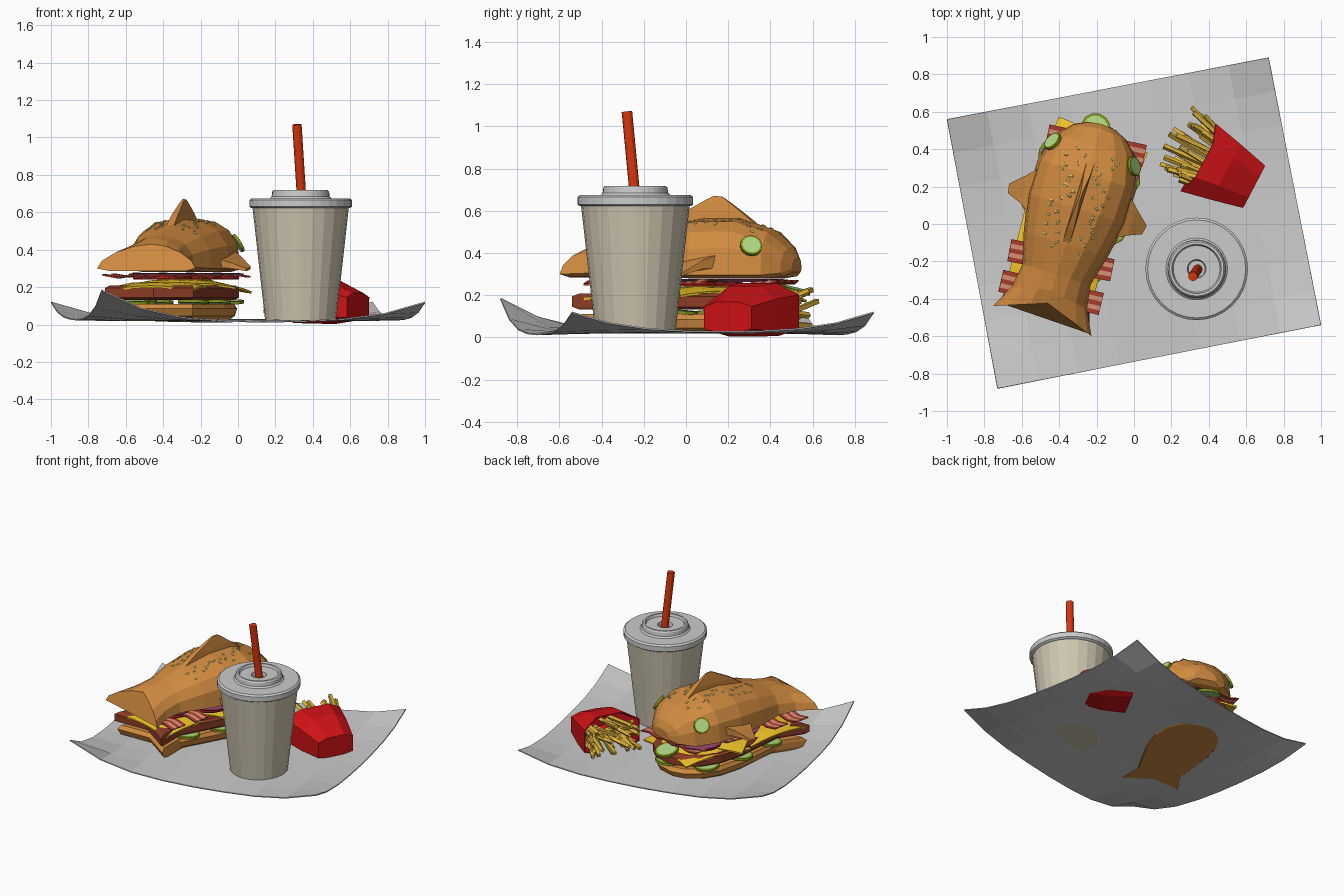
import bpy, bmesh, random
from math import sin, cos, pi, radians
from mathutils import Matrix, Vector
from mathutils.bvhtree import BVHTree

if "Cube" in bpy.data.objects:
    bpy.data.objects.remove(bpy.data.objects["Cube"])

random.seed(4)
T, R = Matrix.Translation, Matrix.Rotation


def mat(name, r, g, b):
    m = bpy.data.materials.new(name)
    m.diffuse_color = [(c / 255) ** 2.2 for c in (r, g, b)] + [1]
    m.use_nodes = True
    m.node_tree.nodes["Principled BSDF"].inputs["Base Color"].default_value = m.diffuse_color
    return m


BUN = mat("bread", 208, 138, 66)
SEED = mat("seed", 232, 205, 120)
PATTY = mat("meat", 140, 62, 42)
CHEESE = mat("cheese", 240, 195, 45)
TOMATO = mat("tomato", 205, 40, 35)
ONION = mat("onion", 150, 70, 110)
RIND = mat("pickle_rind", 130, 150, 35)
FLESH = mat("pickle_flesh", 175, 215, 130)
BACON = mat("bacon_lean", 175, 65, 50)
FAT = mat("bacon_fat", 225, 150, 120)
RED = mat("carton_red", 205, 25, 28)
FRY = mat("fry", 222, 178, 62)
CUP = mat("cup_card", 205, 197, 175)
STRAW = mat("straw_red", 215, 55, 20)


def obj(name, verts, faces, mats=(), M=Matrix(), thick=0, pick=None):
    me = bpy.data.meshes.new(name)
    me.from_pydata([M @ Vector(v) for v in verts], [], faces)
    for m in mats:
        me.materials.append(m)
    if pick:
        for p in me.polygons:
            p.material_index = pick(p.index)
    bm = bmesh.new()
    bm.from_mesh(me)
    bmesh.ops.recalc_face_normals(bm, faces=bm.faces)
    bm.to_mesh(me)
    bm.free()
    o = bpy.data.objects.new(name, me)
    bpy.context.collection.objects.link(o)
    if thick:
        s = o.modifiers.new("thickness", "SOLIDIFY")
        s.thickness, s.offset = thick, 0
    return o


def loft(rings, cap0=True, cap1=True):
    n = len(rings[0])
    f = [(i * n + j, i * n + (j + 1) % n, (i + 1) * n + (j + 1) % n, (i + 1) * n + j)
         for i in range(len(rings) - 1) for j in range(n)]
    if cap0:
        f.append(tuple(range(n)))
    if cap1:
        f.append(tuple(range((len(rings) - 1) * n, len(rings) * n)))
    return [v for r in rings for v in r], f


def lathe(profile, n):
    return loft([[(r * cos(2 * pi * k / n), r * sin(2 * pi * k / n), z) for k in range(n)]
                 for r, z in profile])


def sheet(nx, ny, fn):
    v = [fn(2 * i / nx - 1, 2 * j / ny - 1) for j in range(ny + 1) for i in range(nx + 1)]
    w = nx + 1
    return v, [(j * w + i, j * w + i + 1, (j + 1) * w + i + 1, (j + 1) * w + i)
               for j in range(ny) for i in range(nx)]


# wrapping paper with lifted corners
def paper(a, b):
    c = [Vector(p) for p in ((-.73, -.88), (1, -.54), (-1, .56), (.72, .89))]
    s, t = (a + 1) / 2, (b + 1) / 2
    p = (c[0] * (1 - s) + c[1] * s) * (1 - t) + (c[2] * (1 - s) + c[3] * s) * t
    lift = (.145 if b < 0 else .08) if a < 0 else .08
    z = .027 + lift * abs(a * b) ** 3 + .012 * abs(a) ** 6 - .02 * (a * a + b * b) * (1 - abs(a * b)) / 1.5
    return p.x, p.y, z


obj("paper_sheet", *sheet(8, 8, paper), thick=.007)

# fish-shaped burger, local y runs from tail to head
B = T((-.315, .055, 0)) @ R(radians(-17), 4, 'Z')
rings = []
for v, w, zb, zt, dv, e in ((.50, .08, .31, .38, -.01, .9), (.475, .15, .29, .43, -.02, .8),
                            (.38, .225, .28, .51, 0, .75), (.22, .275, .28, .565, 0, .75),
                            (.03, .275, .28, .565, 0, .8), (-.17, .235, .285, .53, 0, .85),
                            (-.34, .19, .29, .48, 0, .95), (-.43, .21, .29, .46, -.04, 1.1),
                            (-.50, .275, .285, .43, -.1, 1.2)):
    ring = []
    for k in range(9):
        c, s = cos(pi * k / 8), max(0, sin(pi * k / 8))
        u = abs(c) ** e * (1 if c > 0 else -1)
        ring.append((w * u, v + dv * abs(u), zb + .015 + (zt - zb - .015) * s ** e))
    ring += [(-w * .75, v + dv * .75, zb), (w * .75, v + dv * .75, zb)]
    rings.append(ring)
top = obj("top_bun", *loft(rings), [BUN], B)

OUT = ((.47, .07), (.43, .15), (.34, .22), (.2, .26), (.02, .255), (-.18, .215), (-.34, .18), (-.53, .24))


def fish(profile):
    rs = []
    for s, z in profile:
        half = [(w * s, v * s, z) for v, w in OUT]
        rs.append(half + [(0, -.45 * s, z)] + [(-x, y, z) for x, y, z in reversed(half)])
    return loft(rs)


obj("bottom_bun", *fish(((.82, .018), (.96, .045), (1, .085), (.95, .11))), [BUN], B)
obj("patty", *fish(((.97, .132), (1.03, .145), (1.03, .195), (.97, .208))), [PATTY], B)

# fins
v, f = loft([[(-.022, -.22, .49), (.022, -.22, .49), (.022, .29, .54), (-.022, .29, .54)],
             [(-.018, -.08, .585), (.018, -.08, .585), (.018, .22, .595), (-.018, .22, .595)],
             [(-.01, .04, .65), (.01, .04, .65), (.01, .16, .64), (-.01, .16, .64)],
             [(-.005, .08, .67), (.005, .08, .67), (.005, .12, .668), (-.005, .12, .668)]])
obj("dorsal_fin", v, f, [BUN], B)
for sx, nm in ((1, "right"), (-1, "left")):
    v, f = loft([[(sx * x, y, z) for x, y, z in r] for r in (
        [(.22, .21, .41), (.22, .2, .33), (.18, -.1, .31), (.18, -.1, .37)],
        [(.31, .12, .365), (.31, .12, .325), (.3, -.03, .3), (.3, -.03, .33)],
        [(.385, .05, .31), (.385, .05, .295), (.375, .0, .285), (.375, .0, .3)])])
    obj(nm + "_side_fin", v, f, [BUN], B)

# sesame seeds on the dome
bm = bmesh.new()
bm.from_mesh(top.data)
tree = BVHTree.FromBMesh(bm)
bm.free()
bm = bmesh.new()
for i in range(44):
    side = 1 if i % 2 else -1
    p = B @ Vector((side * random.uniform(.04, .15), -.2 + .54 * (i // 2) / 21, 0))
    hit, nor = tree.ray_cast(Vector((p.x, p.y, 2)), Vector((0, 0, -1)))[:2]
    if hit:
        M = T(hit) @ nor.to_track_quat('Z', 'Y').to_matrix().to_4x4() @ R(random.uniform(-.6, .6), 4, 'Z')
        bmesh.ops.create_icosphere(bm, subdivisions=1, radius=1,
                                   matrix=M @ Matrix.Diagonal((.009, .015, .007, 1)))
me = bpy.data.meshes.new("sesame_seeds")
bm.to_mesh(me)
bm.free()
me.materials.append(SEED)
bpy.context.collection.objects.link(bpy.data.objects.new("sesame_seeds", me))


# pickle slices: rind with a pale inset face
def pickle(name, r, M):
    v, f = lathe(((r, -.008), (r, .008), (r * .82, .01)), 12)
    obj(name, v, f, [RIND, FLESH], M, pick=lambda i: 1 if i >= 24 else 0)


for sx, nm in ((1, "right"), (-1, "left")):
    q = Vector((sx * .75, .4, .5)).to_track_quat('Z', 'Y').to_matrix().to_4x4()
    pickle(nm + "_eye_slice", .053, B @ T((sx * .228, .335, .435)) @ q)
for i, (x, y) in enumerate(((.2, .25), (-.2, .27), (.02, .42), (.21, -.02), (-.21, 0), (.16, -.26), (-.16, -.28))):
    pickle(f"pickle_{i}", .085, B @ T((x, y, .12)) @ R(.08 * (-1) ** i, 4, 'X'))
pickle("front_pickle", .08, B @ T((-.03, .47, .225)) @ R(-.25, 4, 'X'))


# cheese slices with drooping corners
def cheese(name, x, y, z, size, ang, drop):
    def fn(a, b):
        r = (a * a + b * b) ** .5
        return a * size / 2, b * size / 2, z - drop * max(0, r - .6) / .8
    obj(name, *sheet(6, 6, fn), [CHEESE], T((x, y, 0)) @ R(radians(ang), 4, 'Z'), .012)


cheese("head_cheese", -.26, .24, .222, .51, -22, .05)
cheese("tail_cheese", -.41, -.2, .222, .47, -14, .04)
cheese("middle_cheese", -.31, .1, .235, .46, 22, .04)

# tomato slices and onion rings
for i, (x, y) in enumerate(((.1, .27), (-.1, .25), (.09, -.02), (-.09, -.05), (0, -.27))):
    obj(f"tomato_{i}", *lathe(((.145, -.009), (.15, 0), (.145, .009)), 14), [TOMATO], B @ T((x, y, .25)))
    obj(f"onion_{i}", *lathe(((.11, .015), (.15, .013), (.155, .022), (.12, .026)), 14), [ONION],
        B @ T((x * 1.15, y * 1.05, .25)))


# wavy striped bacon lying across the burger
def bacon(name, y, ang, length, z):
    def fn(a, b):
        return a * length / 2, b * .06, z + .007 * sin(a * 11)
    obj(name, *sheet(14, 5, fn), [BACON, FAT], B @ T((0, y, 0)) @ R(radians(ang), 4, 'Z'), .008,
        lambda i: (i // 14) % 2)


bacon("head_bacon", .38, 5, .53, .262)
bacon("middle_bacon", .08, -4, .54, .266)
bacon("waist_bacon", -.26, 6, .56, .262)
bacon("tail_bacon", -.44, 4, .55, .258)

# drink: cup, lid and straw
C = T((.335, -.24, 0))
obj("cup", *lathe(((.18, .02), (.19, .022), (.258, .63), (.24, .632)), 24), [CUP], C)
lid = obj("cup_lid", *lathe(((.262, .622), (.274, .63), (.274, .665), (.262, .675), (.165, .675), (.155, .685),
                             (.152, .71), (.145, .718), (.132, .718), (.125, .702), (.05, .7),
                             (.045, .67)), 32), [], C)
a, b = Vector((.345, -.235, .60)), Vector((.315, -.28, 1.07))
v, f = lathe(((.025, 0), (.025, (b - a).length)), 12)
obj("straw", v, f, [STRAW], T(a) @ (b - a).to_track_quat('Z', 'Y').to_matrix().to_4x4())

# carton of fries lying on its back, local y points out of the mouth
F = T((.64, .2, 0)) @ R(radians(62.3), 4, 'Z')


def section(y, w, lo, zs0, zs1, hi, scoop):
    return [(-w, y, zs0), (-w * .5, y, lo), (w * .5, y, lo), (w, y, zs0),
            (w, y, zs1), (w * .5, y - scoop, hi), (-w * .5, y - scoop, hi), (-w, y, zs1)]


obj("fry_carton", *loft([section(0, .125, .03, .04, .145, .165, 0), section(.17, .165, .008, .035, .18, .24, 0),
                         section(.335, .2, .012, .045, .2, .255, .035)], True, False), [RED], F, .008)
for i in range(36):
    k = random.uniform(-1, 1)
    p = Vector((k * .13, .15, random.uniform(.06, .17)))
    q = Vector((k * .19 + random.uniform(-.05, .05), random.uniform(.4, .55) - .06 * abs(k),
                random.uniform(.045, .235)))
    h, L = .011, (q - p).length
    v, f = loft([[(-h, -h, z), (h, -h, z), (h, h, z), (-h, h, z)] for z in (0, L)])
    obj(f"fry_{i}", v, f, [FRY], F @ T(p) @ (q - p).to_track_quat('Z', 'Y').to_matrix().to_4x4()
        @ R(random.uniform(0, 1), 4, 'Z'))
